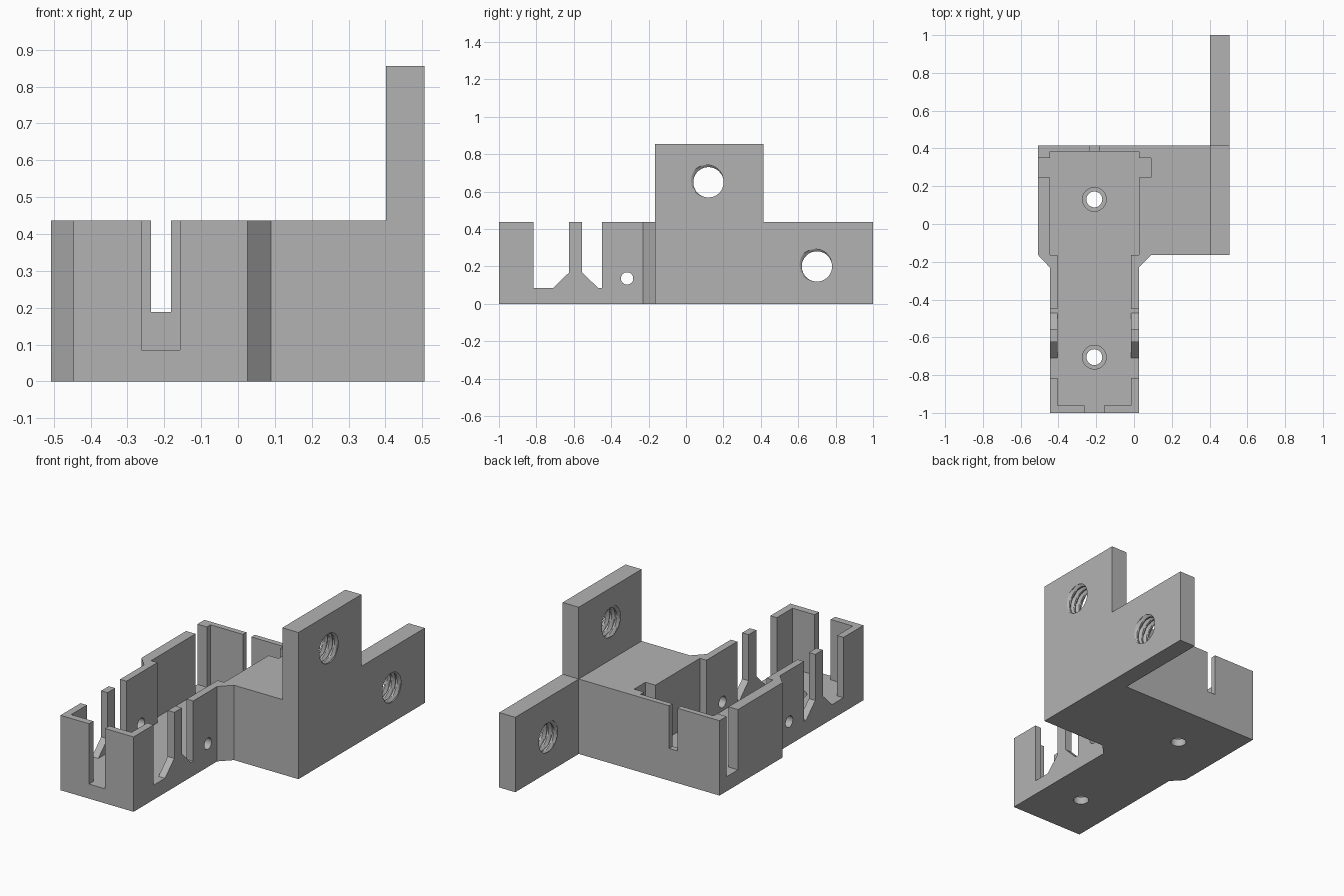
import bpy, bmesh, math

cube = bpy.data.objects.get("Cube")
if cube:
    bpy.data.objects.remove(cube, do_unlink=True)

grey = bpy.data.materials.new("plain grey")
grey.use_nodes = True
grey.diffuse_color = (0.45, 0.45, 0.45, 1)
grey.node_tree.nodes["Principled BSDF"].inputs["Base Color"].default_value = (0.45, 0.45, 0.45, 1)

HEIGHT, FLOOR, ABOVE = 0.437, 0.085, 0.6
PLATE_IN, PLATE_OUT = 0.402, 0.506


def loft(name, rings):
    """Closed solid skinned through matching rings of points."""
    bm = bmesh.new()
    loops = [[bm.verts.new(p) for p in ring] for ring in rings]
    for a, b in zip(loops, loops[1:]):
        for i in range(len(a)):
            j = (i + 1) % len(a)
            bm.faces.new((a[i], a[j], b[j], b[i]))
    bm.faces.new(loops[0][::-1])
    bm.faces.new(loops[-1])
    bmesh.ops.recalc_face_normals(bm, faces=bm.faces)
    mesh = bpy.data.meshes.new(name)
    bm.to_mesh(mesh)
    bm.free()
    obj = bpy.data.objects.new(name, mesh)
    bpy.context.collection.objects.link(obj)
    mesh.materials.append(grey)
    return obj


def prism(name, profile, axis, lo, hi):
    """Extrude a profile along x (points are y, z) or z (points are x, y)."""
    place = {"x": lambda p, t: (t, *p), "z": lambda p, t: (*p, t)}[axis]
    return loft(name, [[place(p, t) for p in profile] for t in (lo, hi)])


def box(name, x0, x1, y0, y1, z0=FLOOR, z1=ABOVE):
    return prism(name, [(x0, y0), (x1, y0), (x1, y1), (x0, y1)], "z", z0, z1)


def circle(cx, cy, r, n=40):
    return [(cx + r * math.cos(2 * math.pi * i / n),
             cy + r * math.sin(2 * math.pi * i / n)) for i in range(n)]


def threaded_rod(name, cy, cz, pitch=0.034, n=48, steps=36):
    """Rod along x whose radius follows a helical ridge."""
    lo, hi = PLATE_IN - 0.02, PLATE_OUT + 0.02
    rings = []
    for s in range(steps + 1):
        x = lo + (hi - lo) * s / steps
        ring = []
        for i in range(n):
            turn = i / n
            phase = ((x - PLATE_OUT) / pitch - turn + 0.375) % 1
            ridge = max(0, 1 - 3 * min(phase, 1 - phase))
            r = 0.081 + 0.018 * ridge
            a = 2 * math.pi * turn
            ring.append((x, cy + r * math.cos(a), cz + r * math.sin(a)))
        rings.append(ring)
    return loft(name, rings)


def combine(target, tool, operation):
    mod = target.modifiers.new(tool.name, "BOOLEAN")
    mod.operation, mod.object, mod.solver = operation, tool, "EXACT"
    bpy.context.view_layer.objects.active = target
    bpy.ops.object.modifier_apply(modifier=mod.name)
    bpy.data.objects.remove(tool, do_unlink=True)


# Tray with the wide rear block
holder = prism("mounting_holder", [
    (-0.446, -1), (0.026, -1), (0.026, -0.23), (0.09, -0.165), (PLATE_IN, -0.165),
    (PLATE_IN, 0.415), (-0.507, 0.415), (-0.507, -0.165), (-0.446, -0.23)], "z", 0, HEIGHT)

# Stepped mounting plate
plate = prism("mounting_plate", [
    (-0.165, 0), (1, 0), (1, HEIGHT), (0.415, HEIGHT), (0.415, 0.856), (-0.165, 0.856)],
    "x", PLATE_IN, PLATE_OUT)
combine(holder, plate, "UNION")

# Tray cavity, with the side recesses at the back
cavity = prism("cavity", [
    (-0.405, -0.96), (-0.016, -0.96), (-0.016, -0.165), (0.026, -0.165), (0.026, 0.245),
    (0.09, 0.245), (0.09, 0.35), (0.026, 0.35), (0.026, 0.383), (-0.446, 0.383),
    (-0.446, 0.35), (-0.6, 0.35), (-0.6, 0.245), (-0.446, 0.245), (-0.446, -0.165),
    (-0.405, -0.165)], "z", FLOOR, ABOVE)

# Wall slots, side notches and cross holes
cutters = [
    cavity,
    box("front_slot", -0.262, -0.158, -1.1, -0.9),
    box("back_slot", -0.236, -0.182, 0.3, 0.5, 0.188),
    prism("front_notch", [(-0.815, FLOOR), (-0.71, FLOOR), (-0.625, 0.168),
                          (-0.625, ABOVE), (-0.815, ABOVE)], "x", -0.6, 0.2),
    prism("rear_notch", [(-0.555, 0.168), (-0.47, FLOOR), (-0.45, FLOOR),
                         (-0.45, ABOVE), (-0.555, ABOVE)], "x", -0.6, 0.2),
    prism("cross_hole", circle(-0.315, 0.136, 0.033), "x", -0.6, 0.2),
]

# Counterbored screw holes in the floor
for y in (0.13, -0.705):
    cutters.append(prism("screw_hole", circle(-0.21, y, 0.042), "z", -0.1, 0.2))
    cutters.append(prism("counterbore", circle(-0.21, y, 0.063), "z", 0.045, 0.2))

# Threaded holes in the plate
cutters.append(threaded_rod("upper_thread", 0.12, 0.65))
cutters.append(threaded_rod("lower_thread", 0.70, 0.20))

for cutter in cutters:
    combine(holder, cutter, "DIFFERENCE")

# Smooth round holes, keep corners crisp
bpy.ops.object.select_all(action="DESELECT")
holder.select_set(True)
bpy.context.view_layer.objects.active = holder
bpy.ops.object.shade_smooth_by_angle(angle=math.radians(25))
